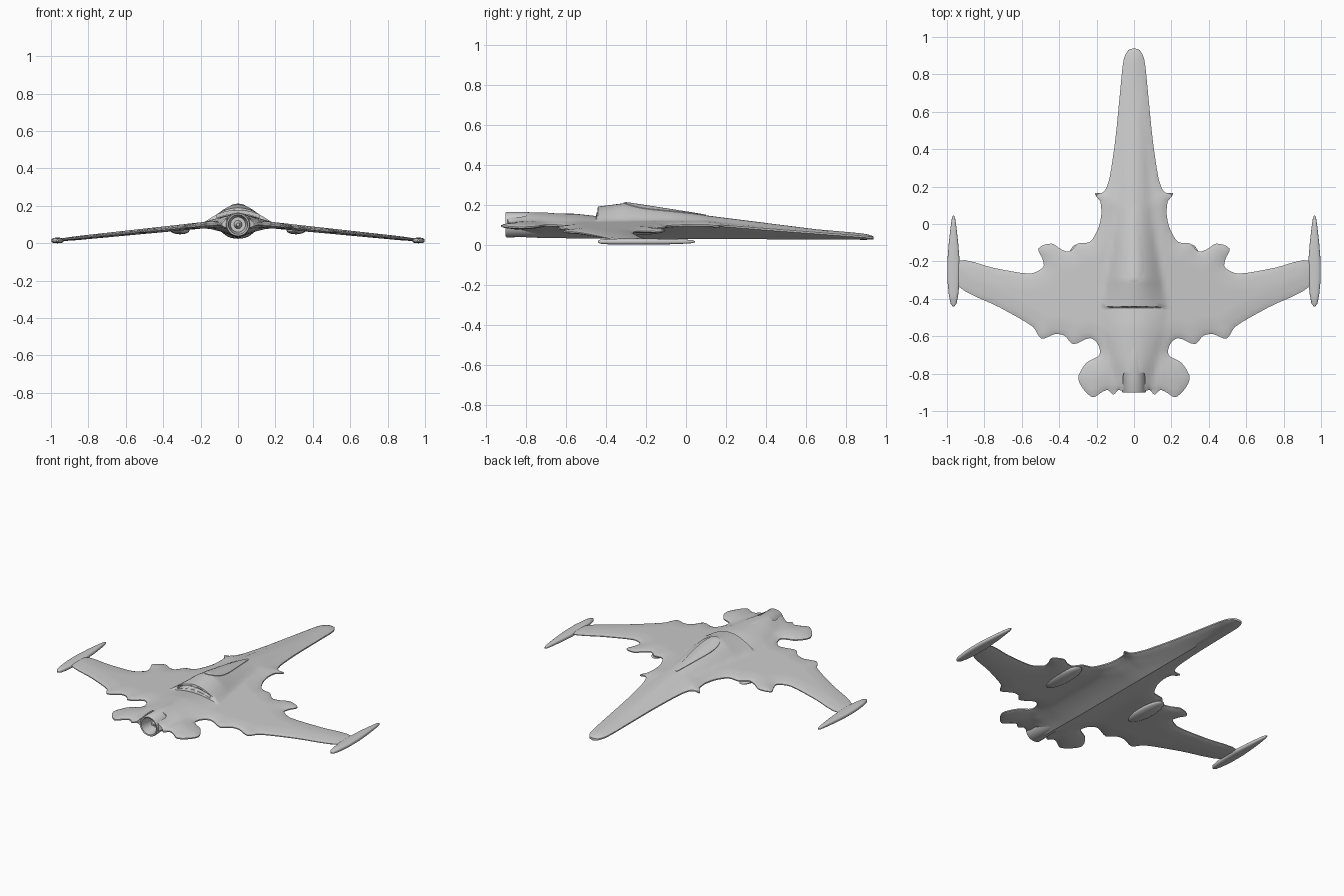
import bpy, bmesh, math
from mathutils import Vector, geometry

if "Cube" in bpy.data.objects:
    bpy.data.objects.remove(bpy.data.objects["Cube"])


def interp(table, v):
    if v <= table[0][0]:
        return table[0][1]
    for (a, fa), (b, fb) in zip(table, table[1:]):
        if v <= b:
            return fa + (fb - fa) * (v - a) / (b - a)
    return table[-1][1]


def finish(name, bm, angle=35):
    bmesh.ops.recalc_face_normals(bm, faces=bm.faces[:])
    me = bpy.data.meshes.new(name)
    bm.to_mesh(me)
    bm.free()
    ob = bpy.data.objects.new(name, me)
    bpy.context.collection.objects.link(ob)
    bpy.ops.object.select_all(action='DESELECT')
    ob.select_set(True)
    bpy.context.view_layer.objects.active = ob
    bpy.ops.object.shade_smooth_by_angle(angle=math.radians(angle))
    return ob


def smooth_outline(half, sub):
    """Mirror a nose-to-tail half outline and run a closed spline through it."""
    pts = [Vector(p) for p in half]
    pts += [Vector((-p.x, p.y)) for p in reversed(pts[1:-1])]
    out, n = [], len(pts)
    for i in range(n):
        p0, p1, p2, p3 = (pts[(i + k) % n] for k in (-1, 0, 1, 2))
        # centripetal-style tangents limited by the segment length
        seg = (p2 - p1).length
        t1 = (p2 - p0).normalized() * seg * 0.8
        t2 = (p3 - p1).normalized() * seg * 0.8
        for k in range(sub):
            t = k / sub
            out.append(p1 * (2*t**3 - 3*t**2 + 1) + t1 * (t**3 - 2*t**2 + t)
                       + p2 * (3*t**2 - 2*t**3) + t2 * (t**3 - t**2))
    return out


def edge_distance(p, loop):
    """Distance to the outline, negative outside."""
    best, inside = 9.0, False
    px, py = p
    for i in range(len(loop)):
        ax, ay = loop[i - 1]
        bx, by = loop[i]
        dx, dy = bx - ax, by - ay
        t = ((px - ax) * dx + (py - ay) * dy) / (dx * dx + dy * dy)
        t = min(1, max(0, t))
        best = min(best, (px - ax - t * dx) ** 2 + (py - ay - t * dy) ** 2)
        if (ay > py) != (by > py) and px < ax + (py - ay) * dx / dy:
            inside = not inside
    return math.sqrt(best) * (1 if inside else -1)


def sheet(name, loop, step, top, bottom, extra_rows=()):
    """Closed shell over an outline with a top and a bottom height function."""
    n = len(loop)
    pts = list(loop)
    ys = [k * step for k in range(-int(1 / step), int(1 / step) + 1)] + list(extra_rows)
    lo, hi = min(p.y for p in loop), max(p.y for p in loop)
    xmax = max(p.x for p in loop)
    for y in ys:
        if not lo < y < hi:
            continue
        for i in range(int(xmax / step) + 1):
            if edge_distance((i * step, y + 1e-6), loop) > step * 0.3:
                pts += [Vector((s * i * step, y)) for s in ((1, -1) if i else (1,))]
    edges = [(i, (i + 1) % n) for i in range(n)]
    v2, _, faces, *_ = geometry.delaunay_2d_cdt(pts, edges, [], 1, 1e-6)
    bm = bmesh.new()
    up, dn = [], []
    for v in v2:
        d = max(0, edge_distance((abs(v.x), v.y), loop))
        up.append(bm.verts.new((v.x, v.y, top(v.x, v.y, d))))
        dn.append(bm.verts.new((v.x, v.y, bottom(v.x, v.y, d))))
    rim = {}
    for f in faces:
        bm.faces.new([up[i] for i in f])
        bm.faces.new([dn[i] for i in reversed(f)])
        for a, b in zip(f, list(f[1:]) + [f[0]]):
            key = (min(a, b), max(a, b))
            rim[key] = rim.get(key, 0) + 1
    for (a, b), count in rim.items():
        if count == 1:
            bm.faces.new((up[a], up[b], dn[b], dn[a]))
    return finish(name, bm)


def lathe(name, profile, centre, power=1.0, seg=32):
    """Rings along y given as (y, half width, half height)."""
    bm = bmesh.new()
    rings = []
    for y, rx, rz in profile:
        ring = []
        for k in range(seg):
            a = 2 * math.pi * k / seg
            c, s = math.cos(a), math.sin(a)
            ring.append(bm.verts.new((
                centre[0] + rx * math.copysign(abs(c) ** power, c), y,
                centre[1] + rz * math.copysign(abs(s) ** power, s))))
        rings.append(ring)
    for r0, r1 in zip(rings, rings[1:]):
        for k in range(seg):
            j = (k + 1) % seg
            bm.faces.new((r0[k], r0[j], r1[j], r1[k]))
    bm.faces.new(rings[0])
    bm.faces.new(rings[-1])
    return finish(name, bm)


# Height functions of the hull
CREST = [(-.93, .163), (-.55, .154), (-.45, .143), (-.44, .19), (-.3, .208), (.1, .146), (.94, .04)]
HOOD = [(-.9, .09), (-.6, .16), (-.445, .18), (.05, .1), (.94, .03)]
KEEL = [(-.9, .037), (-.5, .03), (.9, .025)]
KEEL_W = [(-.9, .1), (-.6, .2), (0, .2), (.2, .14), (.88, .055)]


def mid(x, y):
    return .1 - .102 * max(0, abs(x) - .15) - .077 * max(0, y - .1)


def thick(x, d):
    return (.004 + .015 * math.sqrt(min(1, d / .08))) * (1 - .5 * abs(x))


def hull_top(x, y, d):
    z = mid(x, y) + thick(x, d)
    u = min(1, abs(x) / interp(HOOD, y))
    return z + max(0, interp(CREST, y) - z) * (1 - u * u) ** 1.3


def hull_bottom(x, y, d):
    z = mid(x, y) - thick(x, d)
    u = min(1, abs(x) / interp(KEEL_W, y))
    return z - max(0, z - interp(KEEL, y)) * (1 - u) ** 1.6


# Hull with ragged wings and tail lobes
half = [(0, .938), (.03, .93), (.055, .88), (.075, .7), (.1, .45), (.13, .25), (.152, .185),
        (.175, .165), (.208, .165), (.2, .145), (.18, .12), (.175, .05), (.19, -.02),
        (.235, -.095), (.3, -.105), (.345, -.147), (.39, -.135), (.44, -.105), (.51, -.13),
        (.49, -.185), (.485, -.23), (.555, -.265), (.75, -.235), (.95, -.198), (.95, -.325),
        (.72, -.445), (.54, -.55), (.495, -.612), (.42, -.588), (.37, -.598), (.325, -.642),
        (.235, -.61), (.192, -.645), (.185, -.7), (.255, -.743), (.298, -.83), (.225, -.926),
        (.17, -.898), (.14, -.888), (.11, -.912), (.085, -.888), (.058, -.89), (.055, -.8), (0, -.8)]
hull = sheet("hull", smooth_outline(half, 4), .02, hull_top, hull_bottom, (-.45,))

# Intake slot under the rear lip of the hood
bm = bmesh.new()
xs = [-.115 + .23 * i / 16 for i in range(17)]
arc = [(x, .168 - .022 * (x / .11) ** 2) for x in xs]
loop = [(x, z + .008) for x, z in arc] + [(x, z - .008) for x, z in reversed(arc)]
face = bm.faces.new([bm.verts.new((x, -.48, z)) for x, z in loop])
ext = bmesh.ops.extrude_face_region(bm, geom=[face])
bmesh.ops.translate(bm, vec=(0, .11, 0),
                    verts=[g for g in ext["geom"] if isinstance(g, bmesh.types.BMVert)])
cutter = finish("intake_cutter", bm)
cutter.hide_render = True
cutter.hide_viewport = True
cut = hull.modifiers.new("intake_slot", 'BOOLEAN')
cut.operation = 'DIFFERENCE'
cut.object = cutter

# Teardrop canopy lying on the hood
drop = [(0, .1), (.015, .06), (.035, -.05), (.052, -.17), (.053, -.24), (.035, -.295), (0, -.312)]
sheet("canopy", smooth_outline(drop, 5), .015,
      lambda x, y, d: hull_top(x, y, 1) + .003 + .002 * min(1, d / .02),
      lambda x, y, d: hull_top(x, y, 1) - .008)

# Engine tube with hollow nozzle and inner plug
lathe("engine", [(y, r, r) for y, r in (
    (-.45, .02), (-.55, .048), (-.7, .06), (-.895, .064), (-.902, .06), (-.9, .052),
    (-.86, .045), (-.82, .04), (-.82, .022), (-.865, .008))], (0, .1))

# Wing-tip pods and underwing blisters
for side, s in (("left", -1), ("right", 1)):
    lathe(side + "_tip_pod", [
        (.045, .003, .003), (.03, .009, .008), (-.02, .016, .011), (-.1, .025, .014),
        (-.2, .033, .015), (-.3, .033, .015), (-.38, .025, .014), (-.425, .016, .011),
        (-.44, .005, .005)], (s * .965, .015), power=.75)
    lathe(side + "_wing_blister", [
        (-.26 + .15 * math.cos(a), .05 * math.sin(a), .02 * math.sin(a))
        for a in [.05 + (math.pi - .1) * i / 10 for i in range(11)]], (s * .31, .068))
